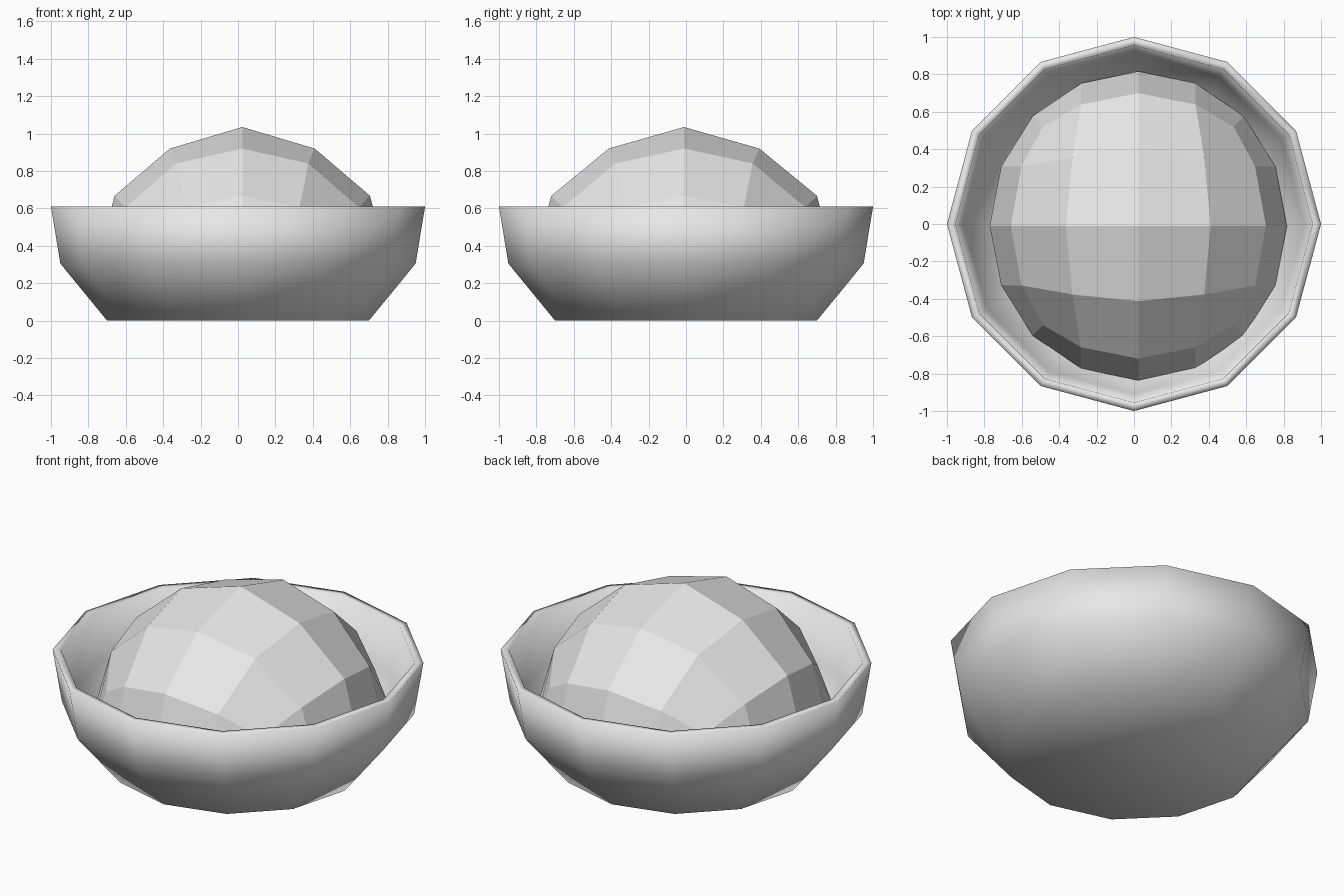
import bpy, bmesh, math

if "Cube" in bpy.data.objects:
    bpy.data.objects.remove(bpy.data.objects["Cube"])

grey = bpy.data.materials.new("plain_grey")
grey.diffuse_color = (0.8, 0.8, 0.8, 1)
grey.use_nodes = True
grey.node_tree.nodes["Principled BSDF"].inputs["Base Color"].default_value = grey.diffuse_color


def finish(bm, name, smooth):
    bmesh.ops.recalc_face_normals(bm, faces=bm.faces[:])
    for f in bm.faces:
        f.smooth = smooth
    me = bpy.data.meshes.new(name)
    bm.to_mesh(me)
    bm.free()
    me.materials.append(grey)
    ob = bpy.data.objects.new(name, me)
    bpy.context.collection.objects.link(ob)
    return ob


# Bowl: twelve-sided lathe with a thin wall, fully smooth
SIDES = 12
profile = [(0.70, 0), (0.95, 0.305), (1.0, 0.61),
           (0.955, 0.61), (0.91, 0.33), (0.67, 0.05)]
bm = bmesh.new()
rings = []
for r, z in profile:
    rings.append([bm.verts.new((r * math.cos(math.tau * i / SIDES),
                                r * math.sin(math.tau * i / SIDES), z))
                  for i in range(SIDES)])
for a, b in zip(rings, rings[1:]):
    for i in range(SIDES):
        j = (i + 1) % SIDES
        bm.faces.new((a[i], a[j], b[j], b[i]))
bm.faces.new(rings[0])
bm.faces.new(rings[-1])
finish(bm, "bowl", True)

# Filling: tapered box, subdivided twice, flat faces
bm = bmesh.new()
bmesh.ops.create_cube(bm, size=2)
for v in bm.verts:
    w = 0.87 + 0.38 * v.co.z
    v.co.x *= w
    v.co.y *= w * 1.04
cage = finish(bm, "filling_cage", False)
sub = cage.modifiers.new("rounding", 'SUBSURF')
sub.levels = sub.render_levels = 2
sub.use_limit_surface = False
bpy.context.view_layer.update()
dg = bpy.context.evaluated_depsgraph_get()
rounded = bpy.data.meshes.new_from_object(cage.evaluated_get(dg))
bpy.data.objects.remove(cage)

# Keep the upper half, stretch it into a mound and tuck its foot into the bowl
bm = bmesh.new()
bm.from_mesh(rounded)
bmesh.ops.delete(bm, geom=[v for v in bm.verts if v.co.z < -0.01], context='VERTS')
for v in bm.verts:
    x, y, z = v.co
    if z < 0.01:
        x, y, z = x * 0.85, y * 0.85, 0.12
    else:
        z = max(z * 1.43 - 0.252, 0.25)
        if math.hypot(x, y) < 0.05:
            z = 1.035
    v.co = (x + 0.023, y - 0.01, z)
bmesh.ops.holes_fill(bm, edges=[e for e in bm.edges if e.is_boundary], sides=0)
finish(bm, "filling", False)
